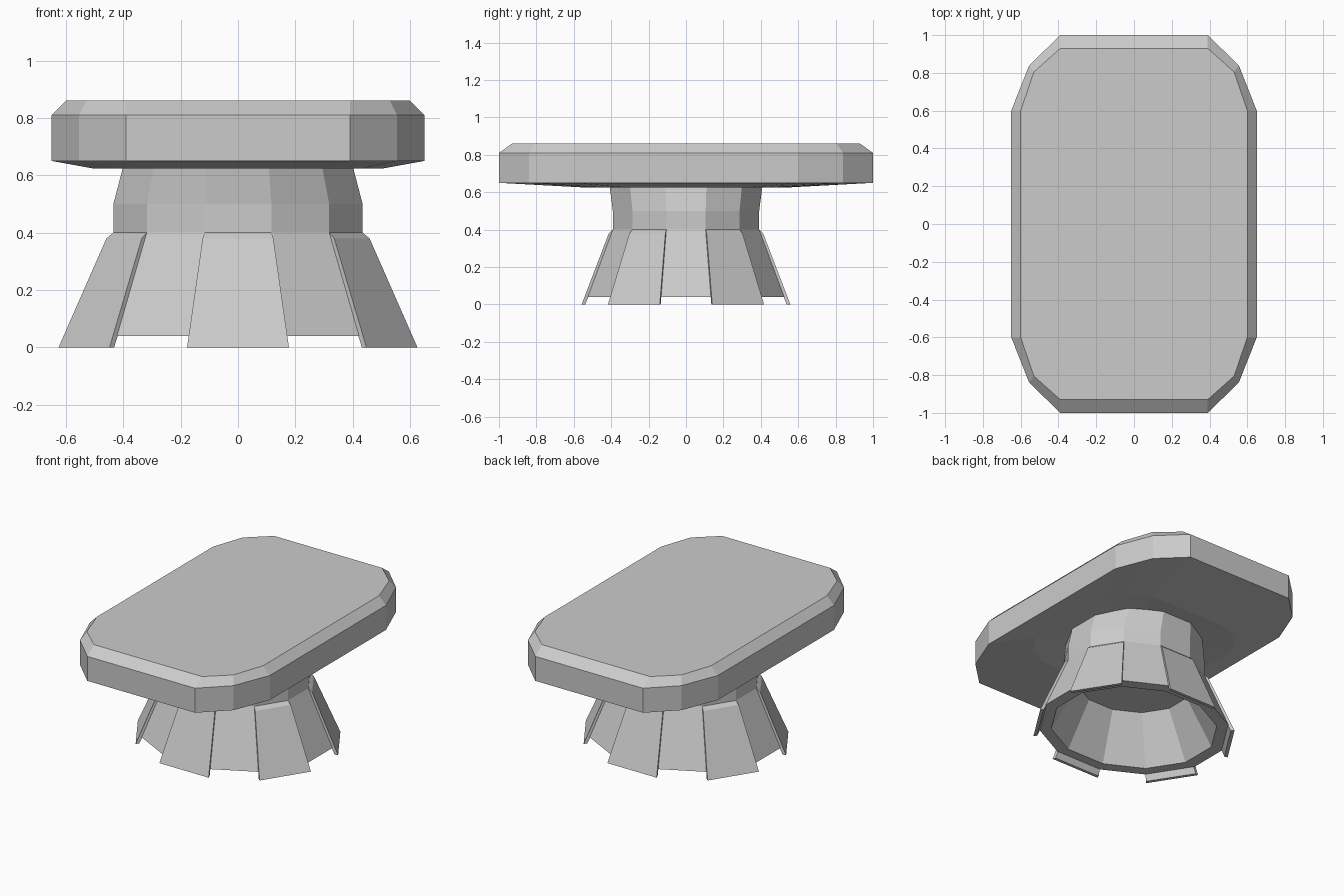
import bpy
from math import cos, sin, radians

if "Cube" in bpy.data.objects:
    bpy.data.objects.remove(bpy.data.objects["Cube"])


def make(name, verts, faces):
    me = bpy.data.meshes.new(name)
    me.from_pydata(verts, [], faces)
    me.update()
    ob = bpy.data.objects.new(name, me)
    bpy.context.collection.objects.link(ob)
    return ob


def loft(name, rings):
    """Stack of equal-length rings, bottom to top, capped at both ends."""
    n = len(rings[0])
    verts = [v for r in rings for v in r]
    faces = [(k*n + i, k*n + (i+1) % n, (k+1)*n + (i+1) % n, (k+1)*n + i)
             for k in range(len(rings) - 1) for i in range(n)]
    faces.append(tuple(reversed(range(n))))
    faces.append(tuple(range(len(verts) - n, len(verts))))
    return make(name, verts, faces)


def polar(rx, ry, z, deg):
    return (rx * cos(radians(deg)), ry * sin(radians(deg)), z)


def ring12(rx, ry, z):
    return [polar(rx, ry, z, 15 + 30*i) for i in range(12)]


def outline(corner, z, sx=1, sy=1):
    """Mirror one corner's three points into a 12-sided outline."""
    q = [(x*sx, y*sy) for x, y in corner]
    r = q[::-1]
    pts = q + [(-x, y) for x, y in r] + [(-x, -y) for x, y in q] + [(x, -y) for x, y in r]
    return [(x, y, z) for x, y in pts]


# Table top: slightly bellied underside, upright rim, chamfered upper edge
edge = [(0.65, 0.60), (0.555, 0.84), (0.39, 1.0)]
top = [(0.60, 0.60), (0.53, 0.805), (0.39, 0.93)]
loft("table_top", [outline(edge, 0.642, 0.43, 0.3),
                   outline(edge, 0.624, 0.78, 0.52),
                   outline(edge, 0.65),
                   outline(edge, 0.81),
                   outline(top, 0.86)])

# Pedestal: hollow flared skirt, straight collar, neck under the top
loft("pedestal", [ring12(0.36, 0.325, 0.34),
                  ring12(0.53, 0.475, 0.04),
                  ring12(0.61, 0.548, 0.04),
                  ring12(0.45, 0.405, 0.40),
                  ring12(0.45, 0.405, 0.50),
                  ring12(0.41, 0.425, 0.648)])

# Raised foot panels on every other side of the skirt
profile = [(0.44, 0.39), (0.622, 0.0), (0.645, 0.0), (0.475, 0.38), (0.45, 0.40)]
for k in range(6):
    mid = 30 + 60*k
    sides = [[polar(r, r*0.9, z, mid + s*(15 + 1.0*(0.4 - z)/0.4)) for r, z in profile]
             for s in (1, -1)]
    loft(f"foot_panel_{k + 1}", sides)
